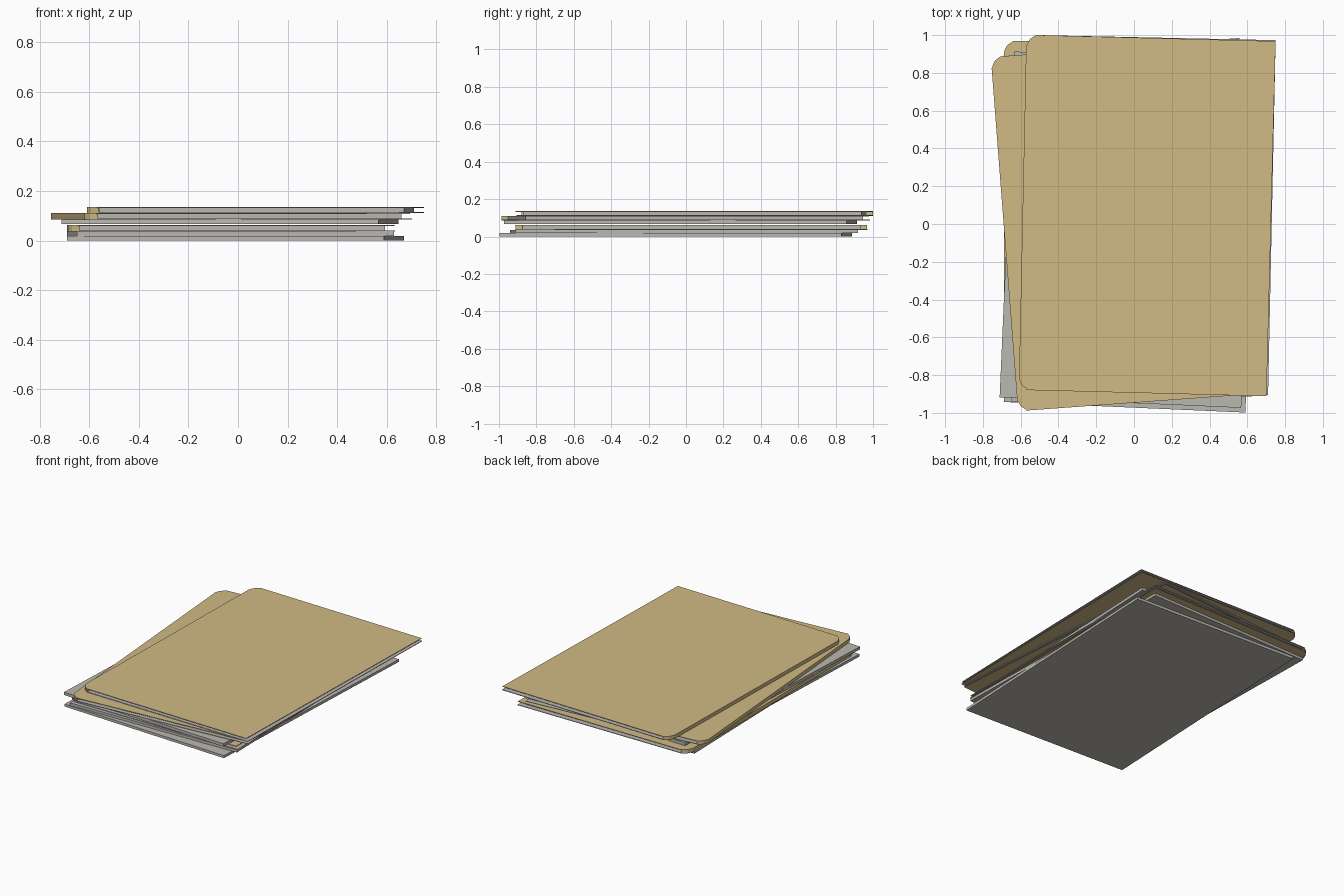
import bpy
import bmesh
from math import radians
from mathutils import Matrix, Vector

cube = bpy.data.objects.get("Cube")
if cube:
    bpy.data.objects.remove(cube)


def make_material(name, rgb):
    mat = bpy.data.materials.new(name)
    mat.use_nodes = True
    color = (*rgb, 1.0)
    mat.diffuse_color = color
    mat.node_tree.nodes["Principled BSDF"].inputs["Base Color"].default_value = color
    return mat


PAPER = make_material("paper grey", (0.50, 0.48, 0.44))
CARD = make_material("manila card", (0.64, 0.495, 0.235))


def slab(name, outline, z0, z1, place, card_face=None):
    """Extrude an outline; card_face(normal) picks the manila faces."""
    bm = bmesh.new()
    base = bm.faces.new([bm.verts.new((x, y, z0)) for x, y in outline])
    top = bmesh.ops.extrude_face_region(bm, geom=[base])
    verts = [g for g in top["geom"] if isinstance(g, bmesh.types.BMVert)]
    bmesh.ops.translate(bm, verts=verts, vec=(0, 0, z1 - z0))
    bmesh.ops.recalc_face_normals(bm, faces=bm.faces)
    for f in bm.faces:
        f.material_index = int(bool(card_face and card_face(f.normal)))
    bm.transform(place)
    mesh = bpy.data.meshes.new(name)
    bm.to_mesh(mesh)
    bm.free()
    mesh.materials.append(PAPER)
    mesh.materials.append(CARD)
    obj = bpy.data.objects.new(name, mesh)
    bpy.context.collection.objects.link(obj)
    return obj


def rect(x0, x1, half):
    return [(x0, -half), (x1, -half), (x1, half), (x0, half)]


def placing(x, y, degrees):
    return Matrix.Translation((x, y, 0)) @ Matrix.Rotation(radians(degrees), 4, "Z")


def paper_stack(name, x, y, degrees, z0, z1):
    slab(name, rect(-0.64, 0.64, 0.916), z0, z1, placing(x, y, degrees))


def folder(name, x, y, degrees, z0, z1):
    place = placing(x, y, degrees)
    t = 0.004
    # spine with rounded corners
    corner = [(-0.61, 0.94), (-0.643, 0.916), (-0.66, 0.88)]
    spine = corner + [(px, -py) for px, py in reversed(corner)]
    slab(name + "_spine", spine, z0, z1, place, lambda n: True)
    # covers, the upper one slightly turned
    cover = rect(-0.61, 0.66, 0.94)
    slab(name + "_lower_cover", cover, z0, z0 + t, place, lambda n: n.z < -0.5)
    pivot = Matrix.Translation((-0.61, 0.94, 0))
    turned = place @ pivot @ Matrix.Rotation(radians(-0.25), 4, "Z") @ pivot.inverted()
    slab(name + "_upper_cover", cover, z1 - t, z1, turned, lambda n: n.z > 0.5)
    # sheets held inside
    slab(name + "_sheets", rect(-0.61, 0.62, 0.905), z0 + t, z1 - t, place)


# loose paper and folders, from the bottom up
paper_stack("bottom_paper", -0.01, -0.055, -2.5, 0.0, 0.018)
paper_stack("second_paper", -0.03, -0.01, 1.25, 0.018, 0.036)
folder("bottom_folder", -0.028, 0.03, 0.1, 0.036, 0.062)
paper_stack("upper_paper", -0.032, -0.03, -2.5, 0.066, 0.086)
folder("middle_folder", -0.028, -0.003, 4.4, 0.086, 0.111)
folder("top_folder", 0.07, 0.0475, -1.22, 0.111, 0.136)
